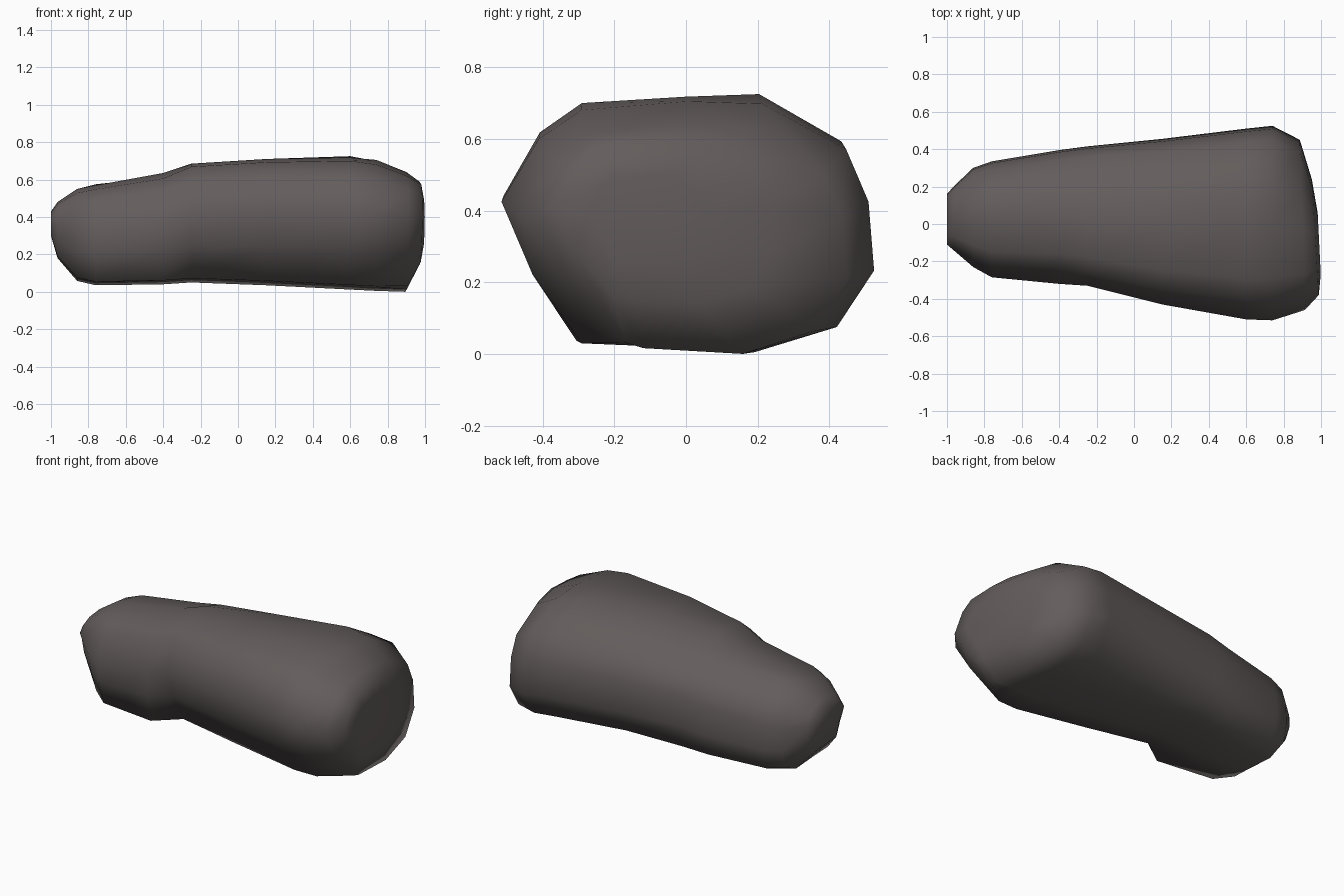
import bpy, bmesh

if "Cube" in bpy.data.objects:
    bpy.data.objects.remove(bpy.data.objects["Cube"])

# Cross-section of the boulder in -1..1 (y, z), taken around the long axis
SECTION = [(-1, .2), (-.8, .7), (-.57, .93), (0, .98), (.4, 1), (.85, .63), (.97, .2),
           (1, -.35), (.8, -.8), (.36, -1), (-.25, -.95), (-.58, -.93), (-.9, -.38)]

# Stations: x, y min, y max, z min, z max, front foot width, front shoulder, back top, end slant
STATIONS = [
    (-1.00, -.11, .16, .30, .43, .65, 1.00, 1.0, .00),
    (-.965, -.14, .20, .18, .48, .68, 1.00, .92, .00),
    (-.86, -.23, .30, .058, .55, .70, .98, .95, .00),
    (-.76, -.285, .335, .035, .575, .80, .97, 1.0, .00),
    (-.40, -.32, .395, .04, .635, .88, .97, .93, .00),
    (-.25, -.33, .415, .05, .685, .58, 1.04, .85, .00),
    (.15, -.43, .455, .035, .71, .58, 1.03, .92, .00),
    (.60, -.51, .51, .012, .725, .60, 1.00, 1.0, .00),
    (.74, -.515, .525, .005, .705, .57, 1.00, .98, .00),
    (.90, -.46, .45, .00, .64, .36, 1.00, .90, -.03),
    (.965, -.38, .24, .14, .59, .42, 1.00, .90, -.06),
    (.985, -.27, .06, .25, .50, .55, 1.00, 1.0, -.05),
]


def ring(bm, x, y0, y1, z0, z1, foot, shoulder, back, slant):
    cy, cz, hy, hz = (y0 + y1) / 2, (z0 + z1) / 2, (y1 - y0) / 2, (z1 - z0) / 2
    verts = []
    for i, (u, v) in enumerate(SECTION):
        if i in (1, 2):            # upper front edge swells or drops
            u, v = u * shoulder, v * min(shoulder, 1.02)
        elif i == 0:               # lump bulges lower than the main body
            v -= 4 * max(0, 1 - shoulder)
        elif i == 3 and back < 1:  # peak moves forward where the back falls away
            v = 1
        elif i in (4, 5):          # top falls away towards the back
            v *= back
        elif i in (8, 9) and -.9 < x < -.2:   # wider underside behind the lump
            u += .1
        elif i == 11:              # underside narrows below the main body
            u, v = -foot, v + .2 * max(0, .5 - foot)
        elif i == 12:
            u = -(.56 + .48 * foot)
        y = cy + u * hy
        verts.append(bm.verts.new((x + slant * y, y, cz + v * hz)))
    return verts


bm = bmesh.new()
rings = [ring(bm, *s) for s in STATIONS]
n = len(SECTION)
for a, b in zip(rings, rings[1:]):
    for i in range(n):
        j = (i + 1) % n
        bm.faces.new((a[i], a[j], b[j], b[i]))
bm.faces.new(rings[0])
bm.faces.new(rings[-1])
bmesh.ops.recalc_face_normals(bm, faces=bm.faces)
for f in bm.faces:
    f.smooth = True

mesh = bpy.data.meshes.new("boulder")
bm.to_mesh(mesh)
bm.free()
boulder = bpy.data.objects.new("boulder", mesh)
bpy.context.collection.objects.link(boulder)

stone = bpy.data.materials.new("dark grey stone")
stone.diffuse_color = (.125, .108, .107, 1)
stone.use_nodes = True
stone.node_tree.nodes["Principled BSDF"].inputs["Base Color"].default_value = stone.diffuse_color
mesh.materials.append(stone)
